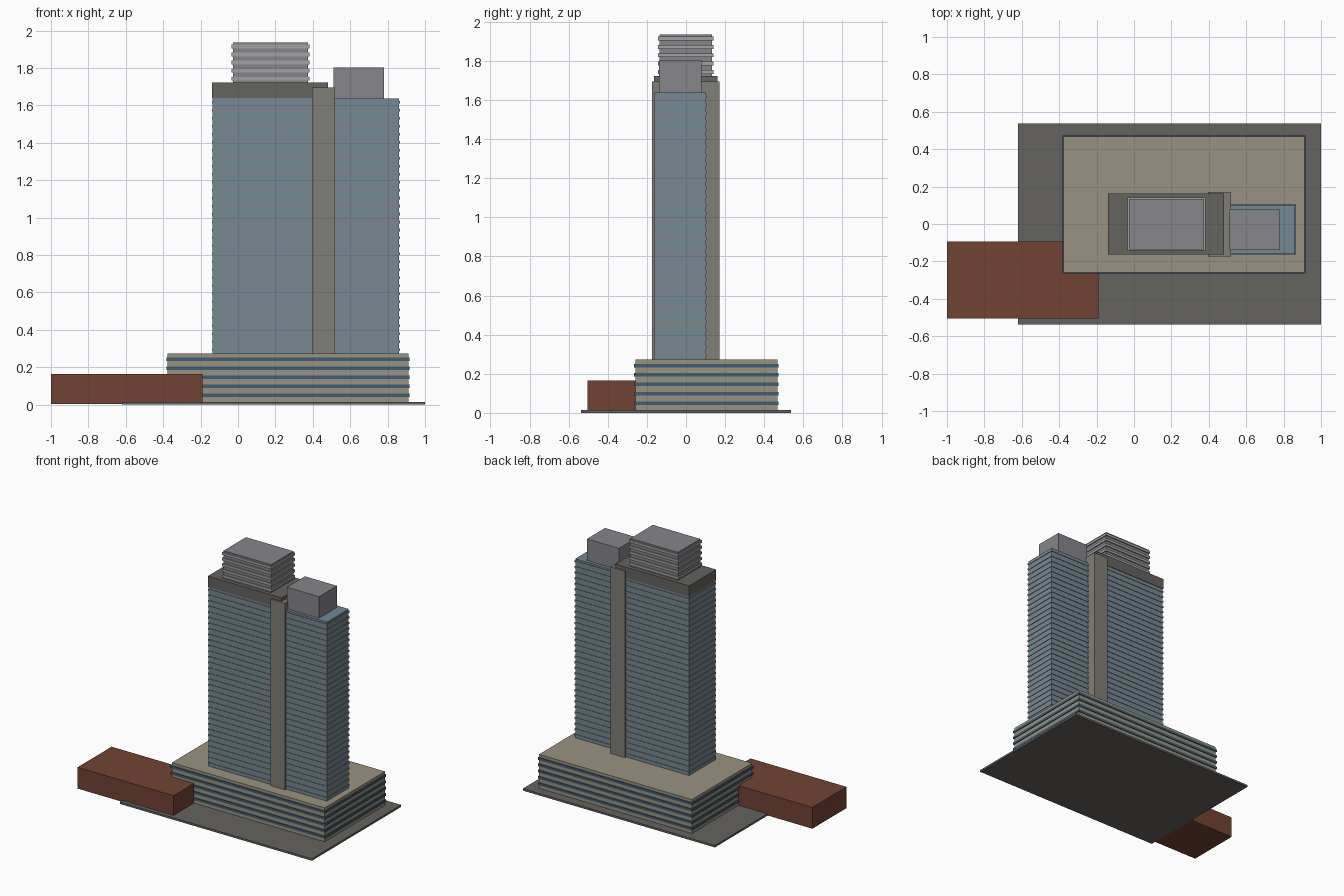
import bpy, bmesh
from mathutils import Matrix, Vector

if "Cube" in bpy.data.objects:
    bpy.data.objects.remove(bpy.data.objects["Cube"])


def material(name, rgb):
    m = bpy.data.materials.new(name)
    m.diffuse_color = (*rgb, 1)
    m.use_nodes = True
    m.node_tree.nodes["Principled BSDF"].inputs["Base Color"].default_value = m.diffuse_color
    return m


TAN = material("tan_stone", (0.32, 0.29, 0.22))
NAVY = material("podium_glass", (0.05, 0.11, 0.17))
GLASS = material("tower_glass", (0.17, 0.25, 0.30))
SPANDREL = material("spandrel", (0.22, 0.24, 0.26))
BRICK = material("brick", (0.17, 0.055, 0.035))
PAVING = material("paving", (0.13, 0.125, 0.115))
CONCRETE = material("concrete", (0.22, 0.21, 0.185))
METAL = material("plant_metal", (0.24, 0.24, 0.26))
LIGHT = material("light_metal", (0.36, 0.36, 0.37))


def boxes(name, mat, spans):
    """One object made of boxes, each given as (x0, x1, y0, y1, z0, z1)."""
    bm = bmesh.new()
    for x0, x1, y0, y1, z0, z1 in spans:
        centre = Vector((x0 + x1, y0 + y1, z0 + z1)) / 2
        size = Matrix.Diagonal((x1 - x0, y1 - y0, z1 - z0, 1))
        bmesh.ops.create_cube(bm, size=1, matrix=Matrix.Translation(centre) @ size)
    mesh = bpy.data.meshes.new(name)
    bm.to_mesh(mesh)
    bm.free()
    mesh.materials.append(mat)
    obj = bpy.data.objects.new(name, mesh)
    bpy.context.collection.objects.link(obj)


def banded(name, mat, band_mat, span, z_first, pitch, count, height, out):
    """A block with evenly spaced bands standing proud of its walls."""
    x0, x1, y0, y1 = span[:4]
    boxes(name, mat, [span])
    boxes(name + "_bands", band_mat,
          [(x0 - out, x1 + out, y0 - out, y1 + out,
            z_first + i * pitch - height / 2, z_first + i * pitch + height / 2)
           for i in range(count)])


# Ground slab and low annex
boxes("site_slab", PAVING, [(-0.62, 1.0, -0.538, 0.538, 0, 0.015)])
boxes("brick_annex", BRICK, [(-1.0, -0.19, -0.505, -0.094, 0.003, 0.165)])

# Podium with window bands
banded("podium", TAN, NAVY, (-0.377, 0.912, -0.259, 0.468, 0.008, 0.273),
       0.05, 0.048, 5, 0.018, 0.006)

# Two tower wings with floor bands
FLOORS = 32
PITCH = (1.638 - 0.273) / FLOORS
for name, span in (("main_tower", (-0.136, 0.478, -0.159, 0.158, 0.27, 1.64)),
                   ("side_tower", (0.48, 0.862, -0.16, 0.102, 0.27, 1.638))):
    banded(name, GLASS, SPANDREL, span, 0.273 + PITCH / 2, PITCH, FLOORS, 0.014, 0.004)

# Lift core between the wings
boxes("lift_core", CONCRETE, [(0.396, 0.518, -0.175, 0.172, 0.27, 1.695)])

# Roof parapet and plant rooms
boxes("tower_cap", PAVING, [(-0.14, 0.482, -0.163, 0.162, 1.64, 1.722)])
boxes("side_plant_room", METAL, [(0.51, 0.78, -0.139, 0.078, 1.63, 1.802)])
banded("louvred_plant_room", METAL, LIGHT, (-0.026, 0.374, -0.135, 0.133, 1.72, 1.936),
       1.743, 0.043, 5, 0.02, 0.008)
